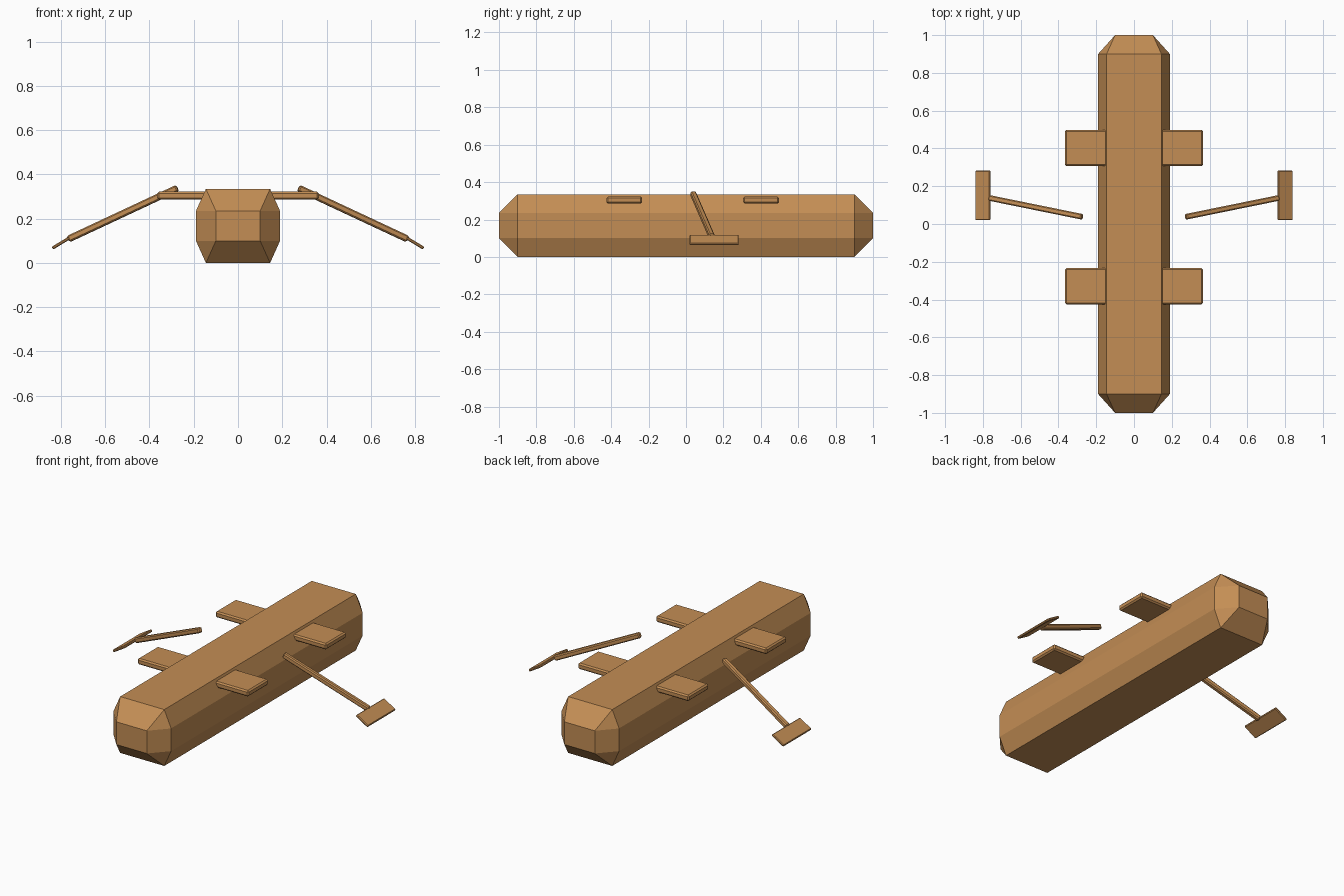
import bpy, bmesh, math
from mathutils import Vector, Matrix

cube = bpy.data.objects.get("Cube")
if cube:
    bpy.data.objects.remove(cube, do_unlink=True)

wood = bpy.data.materials.new("warm_wood")
wood.use_nodes = True
colour = (0.55, 0.27, 0.09, 1)
wood.diffuse_color = colour
wood.node_tree.nodes["Principled BSDF"].inputs["Base Color"].default_value = colour


def add_object(name, bm):
    mesh = bpy.data.meshes.new(name)
    bmesh.ops.recalc_face_normals(bm, faces=bm.faces)
    bm.to_mesh(mesh)
    bm.free()
    mesh.materials.append(wood)
    obj = bpy.data.objects.new(name, mesh)
    bpy.context.collection.objects.link(obj)
    return obj


def add_box(name, centre, size, rotation=Matrix(), bevel=0.006):
    bm = bmesh.new()
    bmesh.ops.create_cube(bm, size=1)
    bmesh.ops.scale(bm, vec=size, verts=bm.verts)
    bmesh.ops.bevel(bm, geom=bm.edges[:], offset=bevel, segments=1, affect='EDGES')
    bmesh.ops.transform(bm, matrix=Matrix.Translation(centre) @ rotation, verts=bm.verts)
    return add_object(name, bm)


# Hull: the convex skin of an eight-sided prism with a smaller block at each end
half_section = [(0.145, 0), (0.19, 0.1), (0.19, 0.235), (0.145, 0.335)]
end_section = [(0.1, 0.1), (0.1, 0.235)]
hull = bmesh.new()
for end in (-1, 1):
    for side in (-1, 1):
        for x, z in half_section:
            hull.verts.new((side * x, end * 0.9, z))
        for x, z in end_section:
            hull.verts.new((side * x, end, z))
bmesh.ops.convex_hull(hull, input=hull.verts)
bmesh.ops.dissolve_limit(hull, angle_limit=0.01, verts=hull.verts, edges=hull.edges)
add_object("hull", hull)

# Cross benches that pass through the hull
for name, y in (("rear_bench", 0.402), ("front_bench", -0.33)):
    add_box(name, (0, y, 0.304), (0.73, 0.192, 0.036), bevel=0.008)

# Oars, one on each side
for name, side in (("left", 1), ("right", -1)):
    grip = Vector((side * 0.274, 0.038, 0.338))
    tip = Vector((side * 0.766, 0.138, 0.108))
    along = tip - grip
    turn = along.to_track_quat('Z', 'Y').to_matrix().to_4x4()
    add_box(name + "_oar_shaft", (grip + tip) / 2, (0.03, 0.03, along.length), turn)
    tilt = Matrix.Rotation(side * math.radians(31), 4, 'Y')
    add_box(name + "_oar_blade", (side * 0.8, 0.151, 0.09), (0.09, 0.262, 0.014),
            tilt, bevel=0.004)
